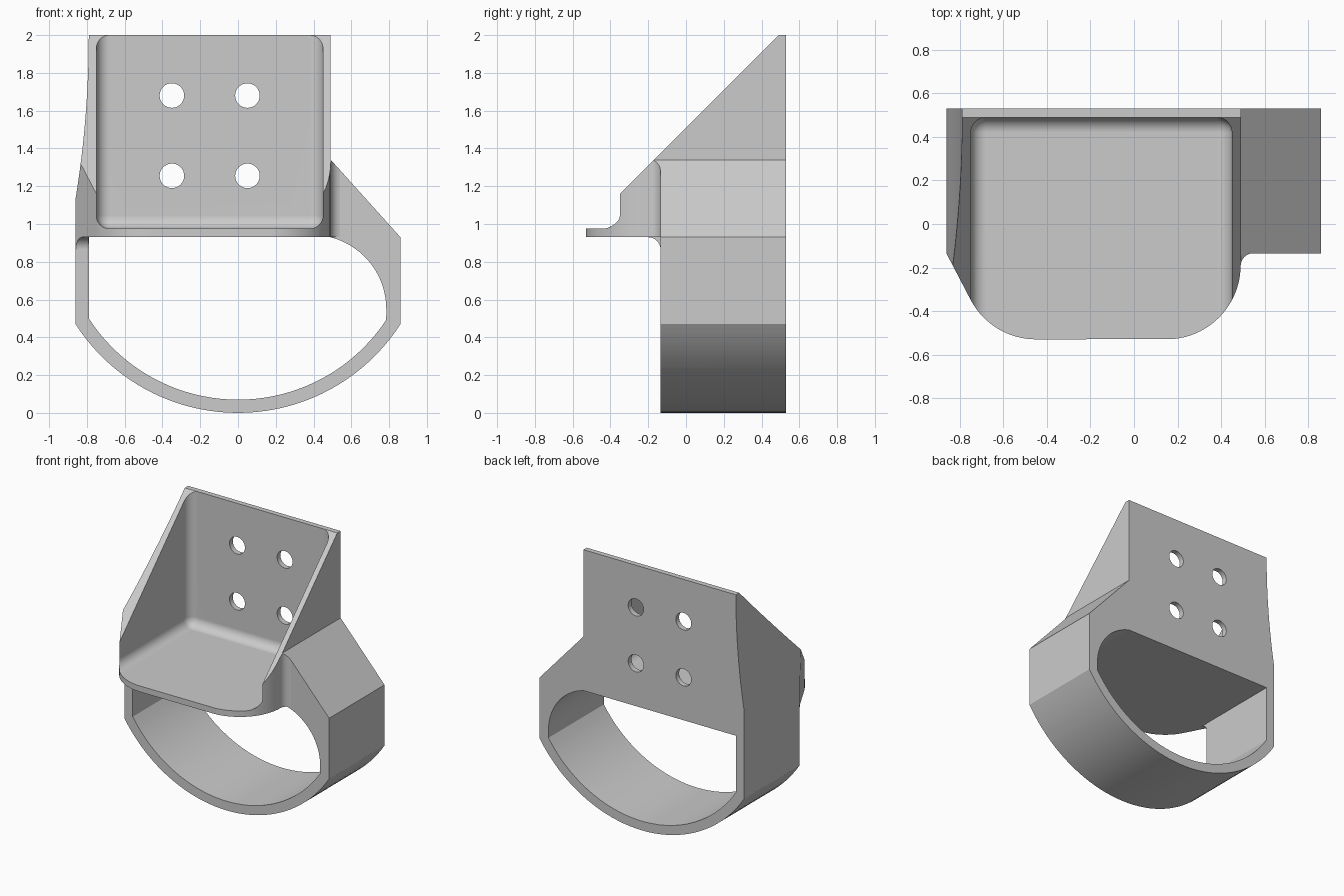
import bpy, bmesh, math

cube = bpy.data.objects.get("Cube")
if cube:
    bpy.data.objects.remove(cube, do_unlink=True)

grey = bpy.data.materials.new("plain_grey")
grey.use_nodes = True
grey.diffuse_color = (0.6, 0.6, 0.6, 1)
grey.node_tree.nodes["Principled BSDF"].inputs["Base Color"].default_value = (0.6, 0.6, 0.6, 1)


def arc(cx, cy, r, start, end, steps=16):
    angles = [math.radians(start + (end - start) * i / steps) for i in range(steps + 1)]
    return [(cx + r * math.cos(a), cy + r * math.sin(a)) for a in angles]


# Extrude a 2D outline along one axis
PLACE = {
    "x": lambda a, b, t: (t, a, b),
    "y": lambda a, b, t: (a, t, b),
    "z": lambda a, b, t: (a, b, t),
}


def prism(name, outline, axis, low, high):
    bm = bmesh.new()
    rings = [[bm.verts.new(PLACE[axis](a, b, t)) for a, b in outline] for t in (low, high)]
    n = len(outline)
    for ring in rings:
        bm.faces.new(ring)
    for i in range(n):
        j = (i + 1) % n
        bm.faces.new((rings[0][i], rings[0][j], rings[1][j], rings[1][i]))
    bmesh.ops.recalc_face_normals(bm, faces=bm.faces)
    mesh = bpy.data.meshes.new(name)
    bm.to_mesh(mesh)
    bm.free()
    mesh.materials.append(grey)
    obj = bpy.data.objects.new(name, mesh)
    bpy.context.collection.objects.link(obj)
    return obj


def rect(x0, x1, y0, y1):
    return [(x0, y0), (x1, y0), (x1, y1), (x0, y1)]


def select(obj):
    bpy.ops.object.select_all(action="DESELECT")
    obj.select_set(True)
    bpy.context.view_layer.objects.active = obj


def combine(target, tool, operation):
    mod = target.modifiers.new(operation, "BOOLEAN")
    mod.operation = operation
    mod.solver = "EXACT"
    mod.object = tool
    select(target)
    bpy.ops.object.modifier_apply(modifier=mod.name)
    bpy.data.objects.remove(tool, do_unlink=True)


FRONT = -0.135   # front of the ring band
SLANT = 0.537    # sideways run of the slanted left flank

# Ring band block with its opening
bracket = prism("ring_bracket", rect(-0.95, 0.95, FRONT, 0.6), "z", -0.1, 1.6)
opening = (arc(0, 1.01, 0.94, 212.8, 326.6, 40) + arc(0.393, 0.55, 0.392, 0, 90, 20)
           + [(0.393, 0.96), (-0.79, 0.96)])
combine(bracket, prism("opening", opening, "y", -0.8, 0.8), "DIFFERENCE")

# Tray body: rounded front corners, slanted left flank, fillet into the band
plan = (arc(-0.45, -0.19, 0.34, 208, 270) + arc(0.15, -0.19, 0.34, 270, 360, 20)[1:]
        + arc(0.55, -0.194, 0.06, 180, 90, 8)
        + [(0.56, 0.7), (-0.93, 0.7), (-0.93, FRONT + 0.07 / SLANT)])
combine(bracket, prism("tray_body", plan, "z", 0.93, 2.2), "UNION")

# Small fillet under the left side of the tray
web = [(-0.1, 0.865)] + arc(-0.2, 0.865, 0.065, 0, 90, 8) + [(-0.2, 0.95), (-0.1, 0.95)]
fillet = prism("under_fillet", web, "x", -0.86, -0.792)
for v in fillet.data.vertices:
    if v.co.x < -0.83:
        v.co.x += (FRONT - v.co.y) * SLANT + 0.001
combine(bracket, fillet, "UNION")

# Trim to the front outline: round base, sloped right shoulder, flared left wall
front = (arc(0, 1.022, 1.022, 212.7, 327.3, 40)
         + [(0.86, 0.93), (0.491, 1.34), (0.491, 2.1), (-0.79, 2.1)]
         + arc(-6.19, 2.0, 5.4, 0, -9.27, 12))
combine(bracket, prism("front_outline", front, "y", -1, 1), "INTERSECT")

# Trim to the side outline: flat back and diagonal wall tops
side = [(-0.58, -0.1), (0.53, -0.1), (0.53, 2), (0.49, 2), (-0.58, 0.93)]
combine(bracket, prism("side_outline", side, "x", -1.2, 1.2), "INTERSECT")

# Hollow the tray with a round-edged block
pocket = prism("pocket", rect(-0.75, 0.45, -1.5, 0.49), "z", 0.975, 3)
bevel = pocket.modifiers.new("round", "BEVEL")
bevel.width = 0.07
bevel.segments = 8
select(pocket)
bpy.ops.object.modifier_apply(modifier=bevel.name)
combine(bracket, pocket, "DIFFERENCE")

# Four mounting holes through the back wall
for x in (-0.35, 0.05):
    for z in (1.255, 1.68):
        hole = arc(x, z, 0.065, 0, 348.75, 31)
        combine(bracket, prism("hole", hole, "y", 0.3, 0.7), "DIFFERENCE")

# Smooth the curves, keep the edges sharp
select(bracket)
bpy.ops.object.shade_smooth_by_angle(angle=math.radians(25))
weighted = bracket.modifiers.new("even_shading", "WEIGHTED_NORMAL")
weighted.keep_sharp = True
